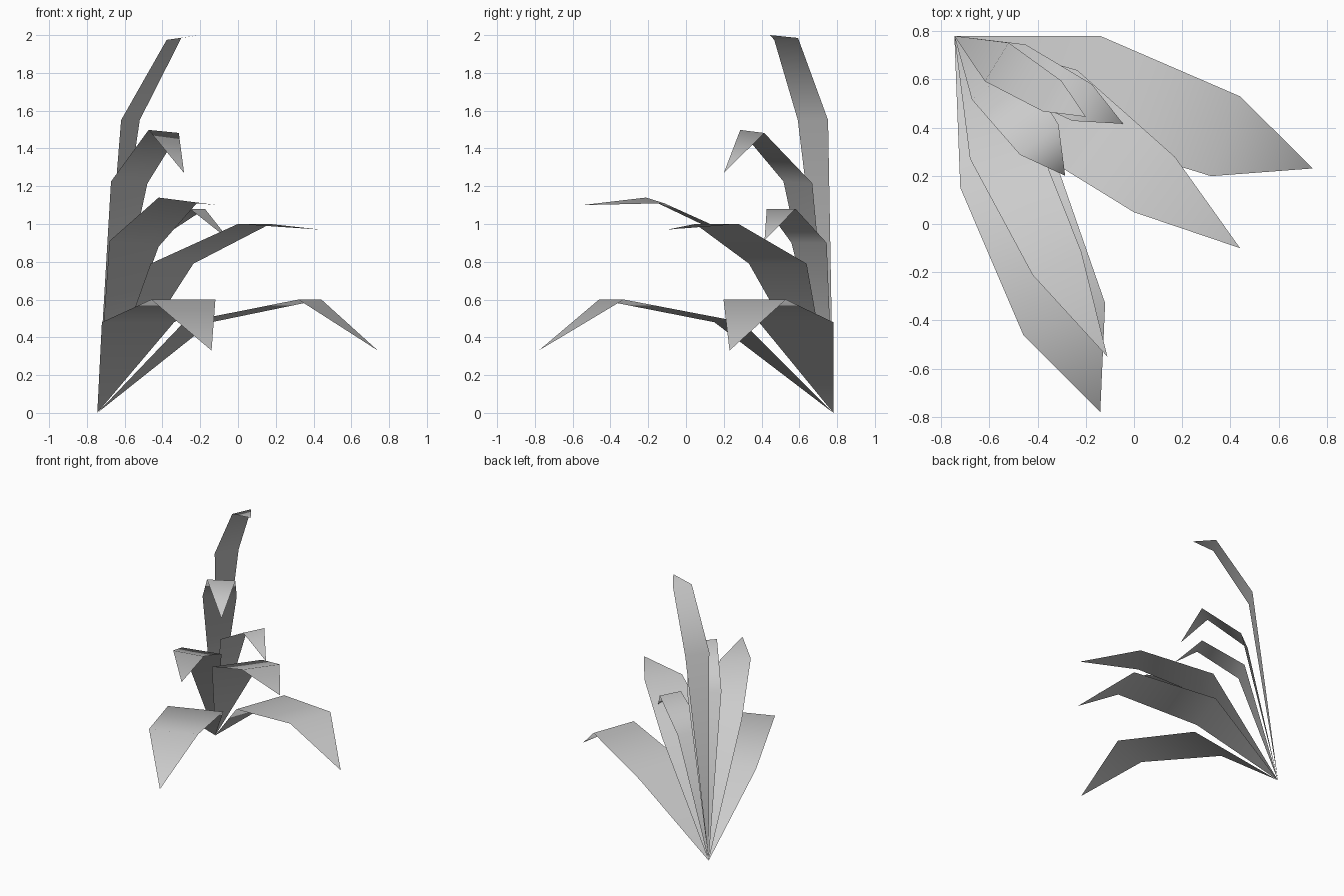
import bpy
import bmesh
from math import sin, cos, radians
from mathutils import Vector

cube = bpy.data.objects.get("Cube")
if cube:
    bpy.data.objects.remove(cube)

# One pale grey for the whole plant
grey = bpy.data.materials.new("leaf_grey")
grey.use_nodes = True
colour = (0.6, 0.6, 0.6, 1)
grey.diffuse_color = colour
for node in grey.node_tree.nodes:
    if node.type == 'BSDF_PRINCIPLED':
        node.inputs["Base Color"].default_value = colour

# All the blades sprout from one point on the ground
ROOT = Vector((-0.745, 0.78, 0))


def leaf(name, heading, lower, upper, tip):
    """Folded blade: root point, two cross ribs, tip point.

    heading: degrees turned from +x towards the front
    lower, upper: ribs as (reach, height, half width, side shift, roll)
    tip: (reach, height)
    """
    turn = radians(heading)
    along = Vector((cos(turn), -sin(turn), 0))
    across = Vector((-sin(turn), -cos(turn), 0))
    up = Vector((0, 0, 1))

    bm = bmesh.new()

    def rib(reach, height, half, shift=0, roll=0):
        return [bm.verts.new(ROOT + along * reach + across * (shift + side * half)
                             + up * (height + side * roll)) for side in (1, -1)]

    root = bm.verts.new(ROOT)
    a, b = rib(*lower)
    c, d = rib(*upper)
    point = bm.verts.new(ROOT + along * tip[0] + up * tip[1])
    for loop in ((root, a, b), (a, c, d, b), (c, point, d)):
        bm.faces.new(loop).smooth = True

    mesh = bpy.data.meshes.new(name)
    bm.to_mesh(mesh)
    bm.free()
    mesh.materials.append(grey)
    obj = bpy.data.objects.new(name, mesh)
    bpy.context.collection.objects.link(obj)
    return obj


# Low drooping leaves
leaf("low_leaf_side", 20.3, (0.567, 0.48, 0.21), (1.2, 0.6, 0.176), (1.584, 0.33))
leaf("low_leaf_front", 68.8, (0.596, 0.48, 0.205), (1.26, 0.6, 0.182), (1.673, 0.33))

# Middle spreading leaves
leaf("middle_leaf_side", 36.6, (0.493, 0.79, 0.19), (1.033, 1, 0.143), (1.476, 0.97))
leaf("middle_leaf_front", 64.5, (0.488, 0.895, 0.144, 0.017, 0.015),
     (1.035, 1.125, 0.112, 0.022, 0.015), (1.474, 1.1))

# Short curled leaves
leaf("short_leaf_back", 27.5, (0.278, 0.9, 0.105), (0.598, 1.08, 0.086), (0.789, 0.915))
leaf("short_leaf_centre", 51.6, (0.252, 1.22, 0.123, -0.016, 0.005),
     (0.555, 1.49, 0.102, -0.009, 0.008), (0.74, 1.27))

# Tall upright leaf
leaf("tall_leaf", 31.6, (0.206, 1.55, 0.094), (0.477, 1.98, 0.074, 0, -0.005), (0.64, 2))
